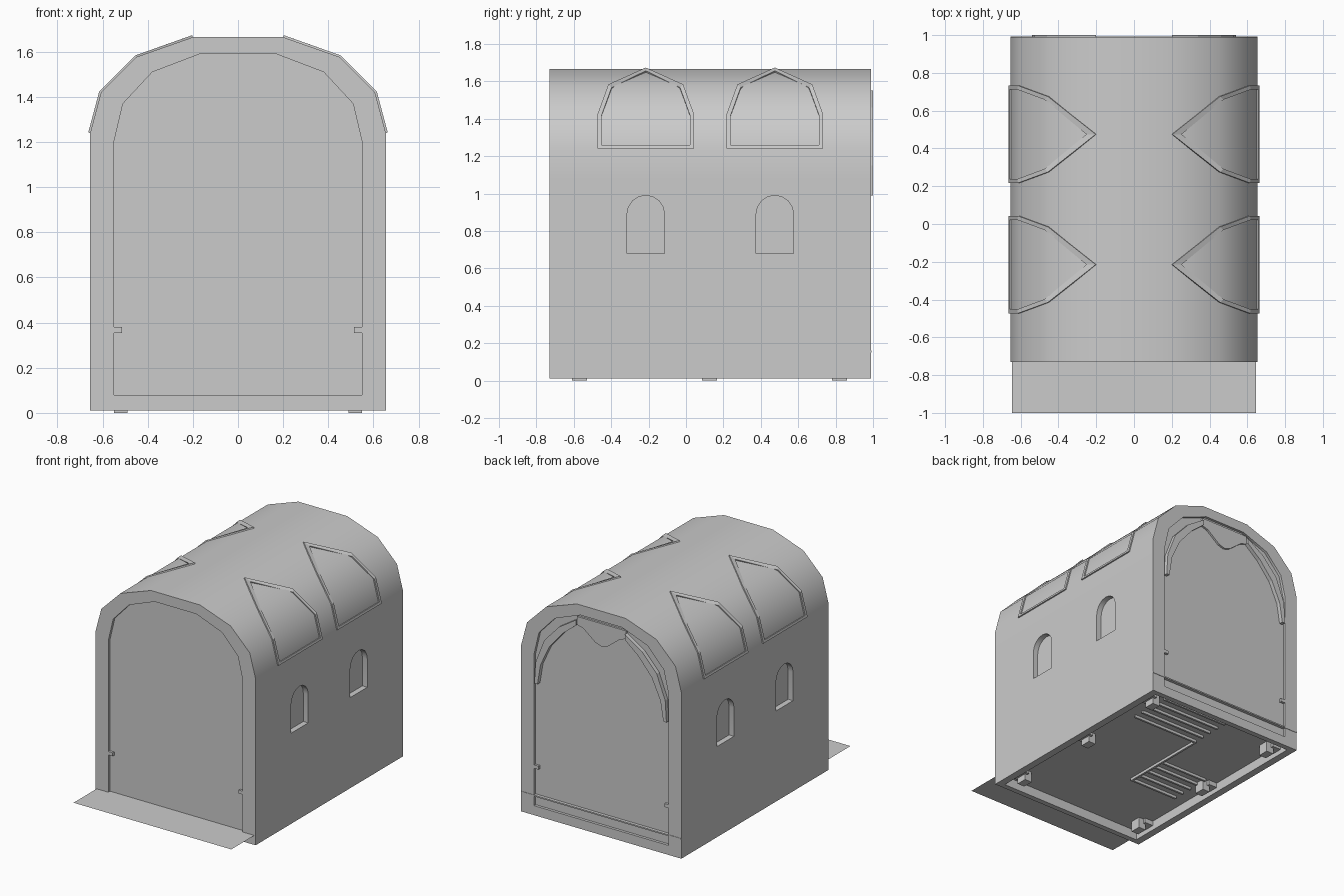
import bpy, bmesh, math
from mathutils import Vector

if "Cube" in bpy.data.objects:
    bpy.data.objects.remove(bpy.data.objects["Cube"])


def mesh_object(name, verts, faces):
    me = bpy.data.meshes.new(name)
    me.from_pydata(verts, [], faces)
    bm = bmesh.new()
    bm.from_mesh(me)
    bmesh.ops.recalc_face_normals(bm, faces=bm.faces)
    bm.to_mesh(me)
    bm.free()
    ob = bpy.data.objects.new(name, me)
    bpy.context.collection.objects.link(ob)
    return ob


def prism(name, pts, a, b, axis='y'):
    """Extrude a profile: (x,z) along y, or (y,z) along x."""
    n = len(pts)
    place = (lambda p, t: (p[0], t, p[1])) if axis == 'y' else (lambda p, t: (t, p[0], p[1]))
    verts = [place(p, a) for p in pts] + [place(p, b) for p in pts]
    faces = [list(range(n)), list(range(n, 2 * n))]
    faces += [[i, (i + 1) % n, n + (i + 1) % n, n + i] for i in range(n)]
    return mesh_object(name, verts, faces)


def box(name, x0, x1, y0, y1, z0, z1):
    return prism(name, [(x0, z0), (x1, z0), (x1, z1), (x0, z1)], y0, y1)


def mirrored(half):
    return half + [(-x, z) for x, z in reversed(half)]


def cut(target, cutter):
    cutter.hide_render = True
    mod = target.modifiers.new("cut", 'BOOLEAN')
    mod.operation = 'DIFFERENCE'
    mod.solver = 'EXACT'
    mod.object = cutter
    bpy.context.view_layer.objects.active = target
    bpy.ops.object.modifier_apply(modifier=mod.name)
    bpy.data.objects.remove(cutter)


def ribbon(name, outer, inner, y0, y1):
    """Flat band between two open (x,z) lines, with thickness in y."""
    n = len(outer)
    verts = [(x, y, z) for y in (y0, y1) for line in (outer, inner) for x, z in line]
    faces = []
    for i in range(n - 1):
        for a, b in ((0, n), (2 * n, 3 * n), (0, 2 * n), (n, 3 * n)):
            faces.append([a + i, a + i + 1, b + i + 1, b + i])
    for i in (0, n - 1):
        faces.append([i, n + i, 3 * n + i, 2 * n + i])
    return mesh_object(name, verts, faces)


FRONT, BACK, FLOOR = -0.73, 0.99, 0.08
BAYS = (-0.215, 0.475)
ARCH = [(0.655, 1.08), (0.655, 1.24), (0.607, 1.42), (0.45, 1.577), (0.2, 1.665)]

# Vaulted hall body
hall = prism("vaulted_hall", mirrored([(0.655, 0.01)] + ARCH), FRONT, BACK)
bpy.context.view_layer.objects.active = hall
hall.select_set(True)

# Hollow underside, leaving a skirt below the floor
cut(hall, box("under_cut", -0.6, 0.6, FRONT + 0.04, BACK - 0.04, -0.2, FLOOR))

# Recessed end panels
INNER = mirrored([(0.55, FLOOR), (0.55, 1.2), (0.51, 1.37), (0.38, 1.51), (0.17, 1.59)])
cut(hall, prism("front_cut", INNER, FRONT - 0.1, FRONT + 0.02))
cut(hall, prism("back_cut", INNER, BACK - 0.02, BACK + 0.1))

# Arched window recesses on both sides
for yc in BAYS:
    pts = [(yc - 0.1, 0.68), (yc + 0.1, 0.68)]
    pts += [(yc + 0.1 * math.cos(math.pi * i / 8), 0.89 + 0.1 * math.sin(math.pi * i / 8))
            for i in range(9)]
    for s in (1, -1):
        cut(hall, prism("window_cut", pts, s * 0.615, s * 0.8, 'x'))

bpy.ops.object.shade_smooth_by_angle(angle=math.radians(35))


# Raised lunette frames lying on the vault
def vault_x(z):
    for (x0, z0), (x1, z1) in zip(ARCH, ARCH[1:]):
        if z <= z1 + 1e-6:
            return x0 + (x1 - x0) * (z - z0) / (z1 - z0)
    return ARCH[-1][0]


OUT = [(-0.258, 1.24), (-0.258, 1.42), (-0.2, 1.577), (0, 1.665), (0.2, 1.577), (0.258, 1.42), (0.258, 1.24)]
INN = [(-0.236, 1.257), (-0.236, 1.415), (-0.183, 1.56), (0, 1.648), (0.183, 1.56), (0.236, 1.415), (0.236, 1.257)]
for yc in BAYS:
    for s in (1, -1):
        verts = []
        for ring, lift in ((OUT, -0.01), (OUT, 0.009), (INN, 0.009), (INN, -0.01)):
            for y, z in ring:
                x = vault_x(z)
                d = Vector((x, z - 1.1)).normalized() * lift
                verts.append((s * (x + d.x), yc + y, z + d.y))
        n = len(OUT)
        faces = [[r * n + i, r * n + (i + 1) % n, ((r + 1) % 4) * n + (i + 1) % n, ((r + 1) % 4) * n + i]
                 for r in range(4) for i in range(n)]
        mesh_object("lunette_frame", verts, faces)

# Floor sheet running out in front as a porch
mesh_object("porch_floor", [(-0.645, -1, FLOOR), (0.645, -1, FLOOR),
                            (0.645, FRONT + 0.02, FLOOR), (-0.645, FRONT + 0.02, FLOOR)], [[0, 1, 2, 3]])

# Pillar feet under the floor, and small brackets on the end walls
for s in (1, -1):
    for y in (-0.57, 0.125, 0.82):
        box("pillar_foot", s * 0.52 - 0.03, s * 0.52 + 0.03, y - 0.04, y + 0.04, 0.0, FLOOR + 0.01)
        box("pillar_base", s * 0.575 - 0.045, s * 0.575 + 0.045, y - 0.06, y + 0.06, 0.045, FLOOR + 0.01)
    for y in (FRONT + 0.014, BACK - 0.014):
        box("bracket", s * 0.535 - 0.02, s * 0.535 + 0.02, y - 0.012, y + 0.012, 0.355, 0.38)

# Step edges seen on the underside
for i in range(5):
    box("rear_step", -0.1, 0.45, 0.54 + i * 0.08, 0.555 + i * 0.08, 0.06, FLOOR + 0.01)
    box("side_step", -0.5, -0.1, -0.15 + i * 0.08, -0.135 + i * 0.08, 0.06, FLOOR + 0.01)
box("step_string", -0.11, -0.095, -0.15, 0.55, 0.06, FLOOR + 0.01)

# Back ledge
box("back_ledge", -0.655, 0.655, BACK - 0.03, BACK + 0.003, 0.15, 0.16)

# Draped arch trim on the back wall
outer = [(0.54, 0.99), (0.53, 1.15), (0.46, 1.33), (0.34, 1.46), (0.2, 1.55)]
inner = [(0.515, 0.99), (0.49, 1.14), (0.42, 1.29), (0.31, 1.42), (0.2, 1.51)]
for s in (1, -1):
    ribbon("arch_trim", [(s * x, z) for x, z in outer], [(s * x, z) for x, z in inner], BACK - 0.03, BACK + 0.01)
wave = [(-0.2 + 0.05 * i, 1.455 + 0.055 * math.cos(math.pi * (1 - abs(i - 4) / 4))) for i in range(9)]
ribbon("drape", [(x, 1.57) for x, z in wave], wave, BACK - 0.03, BACK - 0.005)
